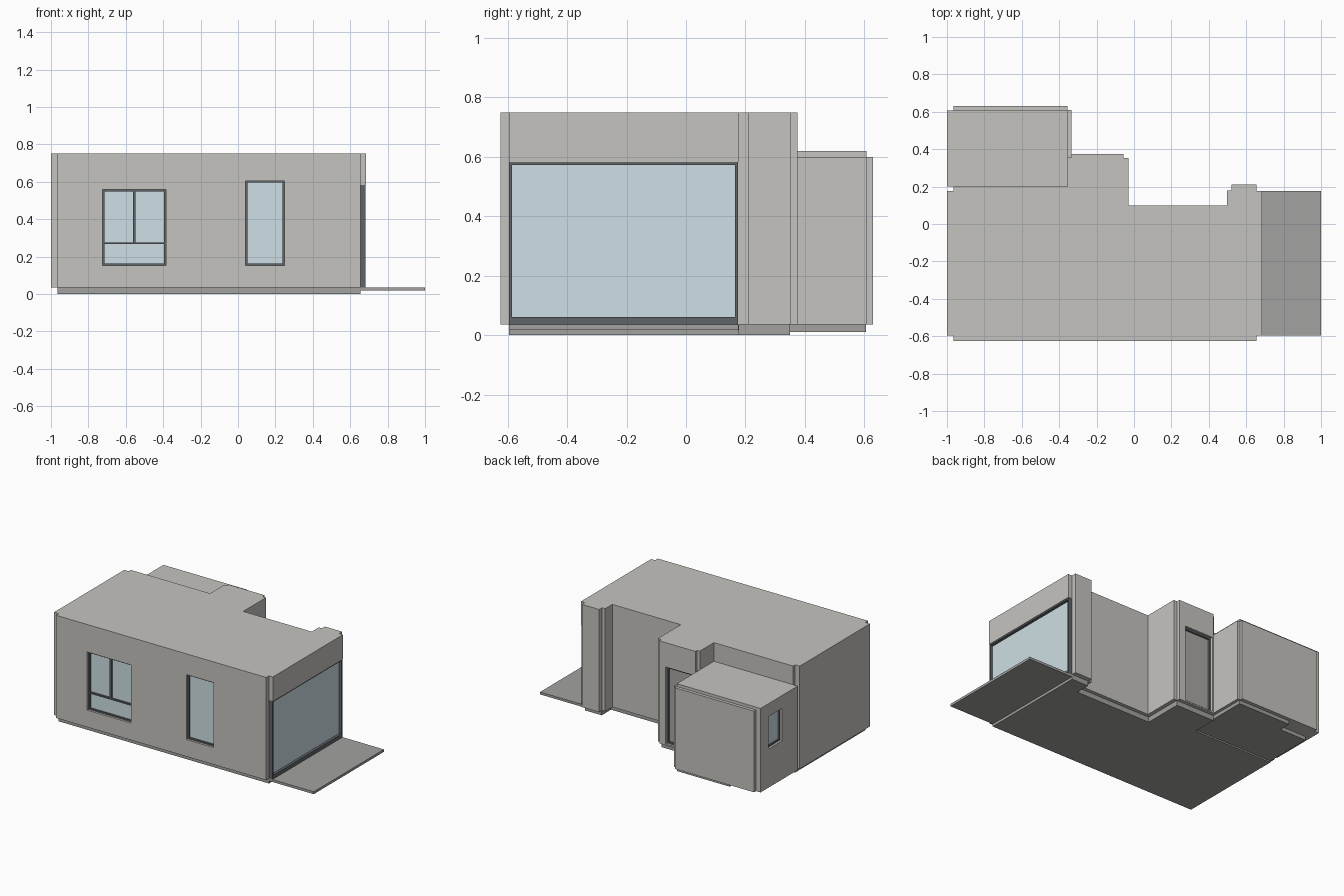
import bpy, bmesh

if "Cube" in bpy.data.objects:
    bpy.data.objects.remove(bpy.data.objects["Cube"])

def mat(name, c):
    m = bpy.data.materials.new(name)
    m.diffuse_color = (*c, 1)
    m.use_nodes = True
    m.node_tree.nodes["Principled BSDF"].inputs["Base Color"].default_value = m.diffuse_color
    return m

GLASS = mat("glass", (0.62, 0.74, 0.78))
DARK = mat("dark_frame", (0.12, 0.13, 0.14))
STONE = mat("base_grey", (0.36, 0.36, 0.35))
WALL = mat("wall_grey", (0.56, 0.55, 0.52))
DOOR = mat("door_grey", (0.4, 0.39, 0.37))

def prism(name, pts, z0, z1, m=None):
    """Extrude a plan outline from z0 to z1."""
    bm = bmesh.new()
    f = bm.faces.new([bm.verts.new((x, y, z0)) for x, y in pts])
    r = bmesh.ops.extrude_face_region(bm, geom=[f])
    for v in r["geom"]:
        if isinstance(v, bmesh.types.BMVert):
            v.co.z = z1
    bmesh.ops.recalc_face_normals(bm, faces=bm.faces)
    me = bpy.data.meshes.new(name)
    bm.to_mesh(me)
    bm.free()
    ob = bpy.data.objects.new(name, me)
    bpy.context.collection.objects.link(ob)
    if m:
        me.materials.append(m)
    return ob

def box(name, x, y, z, m=None):
    (x0, x1), (y0, y1) = sorted(x), sorted(y)
    return prism(name, [(x0, y0), (x1, y0), (x1, y1), (x0, y1)], *z, m)

def slab(name, axis, d, u, z, m=None):
    """Box whose depth runs along the given axis and width along the other."""
    return box(name, d, u, z, m) if axis == "x" else box(name, u, d, z, m)

def cut(ob, cutter):
    mod = ob.modifiers.new("opening", "BOOLEAN")
    mod.operation, mod.solver, mod.object = "DIFFERENCE", "EXACT", cutter
    bpy.context.view_layer.objects.active = ob
    bpy.ops.object.modifier_apply(modifier=mod.name)
    bpy.data.objects.remove(cutter)

def frame(name, axis, front, back, u, z, t, pane, sill=None, pane_mat=GLASS):
    """Four frame bars from front to back depth, with a pane set inside."""
    sill = sill or t
    d = (front, back)
    slab(name + "_jamb_a", axis, d, (u[0], u[0] + t), z, DARK)
    slab(name + "_jamb_b", axis, d, (u[1] - t, u[1]), z, DARK)
    inner = (u[0] + t, u[1] - t)
    slab(name + "_sill", axis, d, inner, (z[0], z[0] + sill), DARK)
    slab(name + "_head", axis, d, inner, (z[1] - t, z[1]), DARK)
    slab(name + "_pane", axis, (pane, back), inner, (z[0] + sill, z[1] - t), pane_mat)

# Main house body: walls stand proud as panels, leaving notched corners
house = prism("house_walls", [
    (-0.965, -0.625), (0.655, -0.625), (0.655, 0.21), (0.522, 0.21),
    (0.522, 0.178), (0.498, 0.178), (0.498, 0.10), (-0.03, 0.10),
    (-0.03, 0.352), (-0.057, 0.352), (-0.057, 0.375), (-0.335, 0.375),
    (-0.335, 0.355), (-0.355, 0.355), (-0.355, 0.20), (-0.965, 0.20),
    (-0.965, 0.177), (-1, 0.177), (-1, -0.595), (-0.965, -0.595)], 0.035, 0.75, WALL)
box("end_lintel", (0.655, 0.685), (-0.595, 0.177), (0.582, 0.75), WALL)

# Back annex with a raised roof slab
annex = prism("annex_walls", [
    (-1, 0.20), (-0.355, 0.20), (-0.355, 0.355), (-0.335, 0.355), (-0.335, 0.61),
    (-0.355, 0.61), (-0.355, 0.63), (-0.965, 0.63), (-0.965, 0.608), (-1, 0.608)],
    0.035, 0.60, WALL)
box("annex_roof", (-1, -0.355), (0.20, 0.608), (0.60, 0.62), WALL)

# Front windows
for name, u, z in [("wide_window", (-0.725, -0.385), (0.153, 0.558)),
                   ("tall_window", (0.04, 0.248), (0.153, 0.605))]:
    cut(house, box("cutter", u, (-0.7, -0.585), z))
    frame(name, "y", -0.61, -0.585, u, z, 0.01, -0.598)
box("wide_window_transom", (-0.715, -0.395), (-0.61, -0.59), (0.266, 0.276), DARK)
box("wide_window_mullion", (-0.561, -0.549), (-0.61, -0.59), (0.276, 0.548), DARK)

# Small annex window on the left side
u, z = (0.37, 0.52), (0.305, 0.53)
cut(annex, box("cutter", (-1.1, -0.965), u, z))
frame("annex_window", "x", -0.985, -0.965, u, z, 0.01, -0.975)

# Back door
u, z = (-0.325, -0.105), (0.045, 0.58)
cut(house, box("cutter", u, (0.335, 0.5), z))
frame("back_door", "y", 0.36, 0.335, u, z, 0.012, 0.348, pane_mat=DOOR)

# Large glazed end wall
frame("end_window", "x", 0.682, 0.655, (-0.595, 0.175), (0.035, 0.582), 0.01, 0.664, sill=0.026)

# Foundations and deck
prism("house_base", [
    (-0.965, -0.595), (0.655, -0.595), (0.655, 0.178), (0.525, 0.178), (0.525, 0.075),
    (-0.057, 0.075), (-0.057, 0.35), (-0.355, 0.35), (-0.355, 0.178), (-0.965, 0.178)],
    0.0, 0.035, STONE)
prism("annex_base", [
    (-0.965, 0.178), (-0.355, 0.178), (-0.355, 0.605), (-0.76, 0.605),
    (-0.76, 0.52), (-0.965, 0.52)], 0.01, 0.035, STONE)
box("deck", (0.655, 1.0), (-0.595, 0.177), (0.018, 0.035), STONE)
